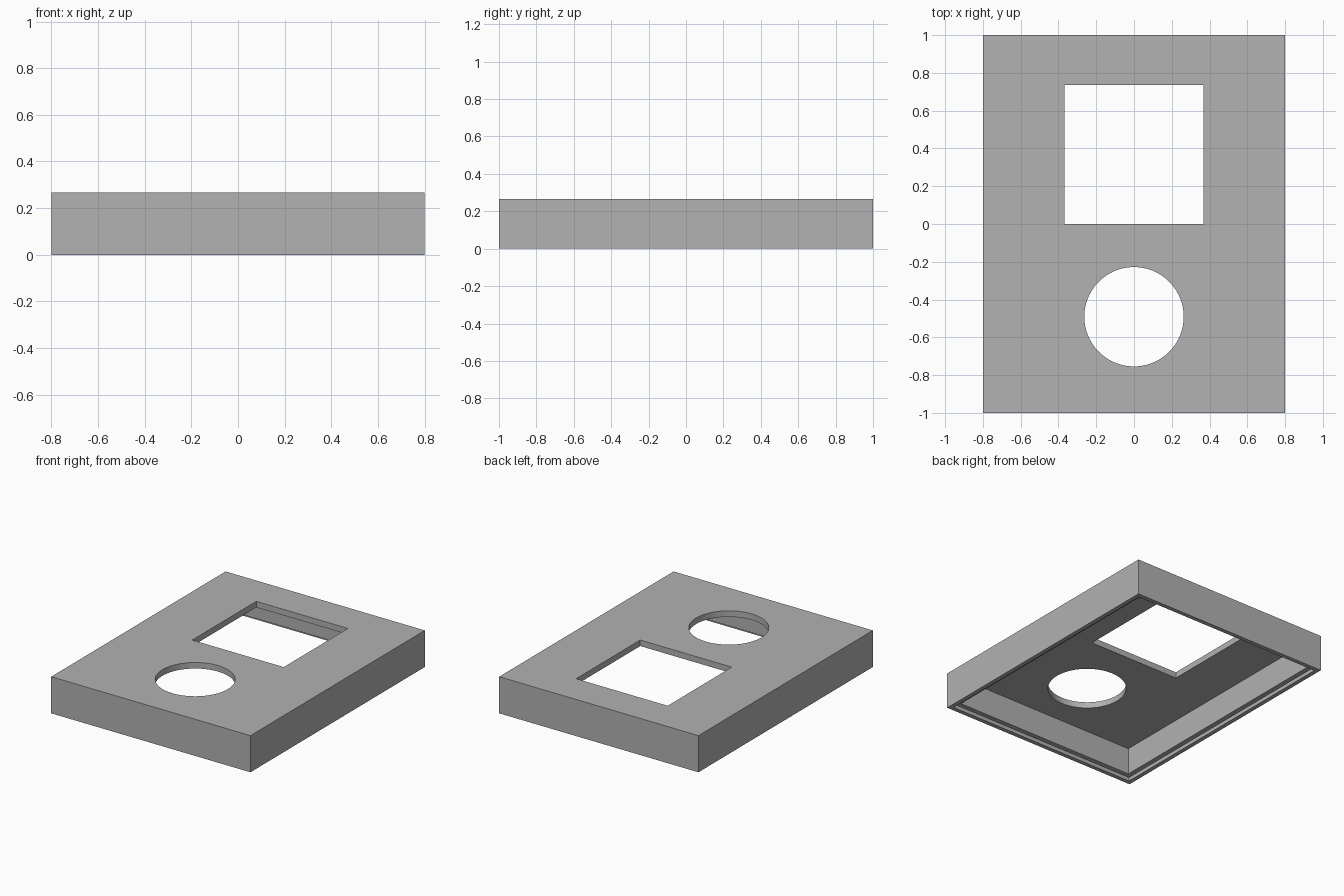
import bpy

# Remove the default cube
default = bpy.data.objects.get("Cube")
if default:
    bpy.data.objects.remove(default, do_unlink=True)

WIDTH, LENGTH, HEIGHT = 1.6, 2.0, 0.266
PLATE = 0.044        # top plate thickness
WALL = 0.066         # side wall thickness
LIP = 0.031          # thin rim left outside the bottom step
STEP = 0.027         # height of the bottom step
WINDOW = 0.735       # side of the square opening
HOLE_RADIUS = 0.263
HOLE_Y = -0.491

grey = bpy.data.materials.new("plain_grey")
grey.use_nodes = True
colour = (0.445, 0.445, 0.445, 1)
grey.diffuse_color = colour
grey.node_tree.nodes["Principled BSDF"].inputs["Base Color"].default_value = colour


def box(name, width, length, z0, z1, y=0):
    bpy.ops.mesh.primitive_cube_add(size=1, location=(0, y, (z0 + z1) / 2))
    obj = bpy.context.object
    obj.name = name
    obj.scale = (width, length, z1 - z0)
    bpy.ops.object.transform_apply(location=True, rotation=False, scale=True)
    return obj


def cut(target, cutter):
    cutter.hide_render = True
    mod = target.modifiers.new("cut", 'BOOLEAN')
    mod.operation = 'DIFFERENCE'
    mod.solver = 'EXACT'
    mod.object = cutter
    bpy.ops.object.select_all(action='DESELECT')
    target.select_set(True)
    bpy.context.view_layer.objects.active = target
    bpy.ops.object.modifier_apply(modifier=mod.name)
    bpy.data.objects.remove(cutter, do_unlink=True)


# Solid cover block
cover = box("cover_shell", WIDTH, LENGTH, 0, HEIGHT)
cover.data.materials.append(grey)

# Hollow underside, open at the bottom
cut(cover, box("cavity_cutter", WIDTH - 2 * WALL, LENGTH - 2 * WALL,
               -0.1, HEIGHT - PLATE))

# Stepped seat around the bottom rim
cut(cover, box("step_cutter", WIDTH - 2 * LIP, LENGTH - 2 * LIP, -0.2, STEP))

# Square window towards the back
cut(cover, box("window_cutter", WINDOW, WINDOW, 0.1, 0.5, WINDOW / 2))

# Round hole towards the front
bpy.ops.mesh.primitive_cylinder_add(vertices=96, radius=HOLE_RADIUS, depth=0.4,
                                    location=(0, HOLE_Y, 0.3))
cut(cover, bpy.context.object)

# Smooth hole wall with sharp edges
bpy.ops.object.shade_smooth_by_angle()
